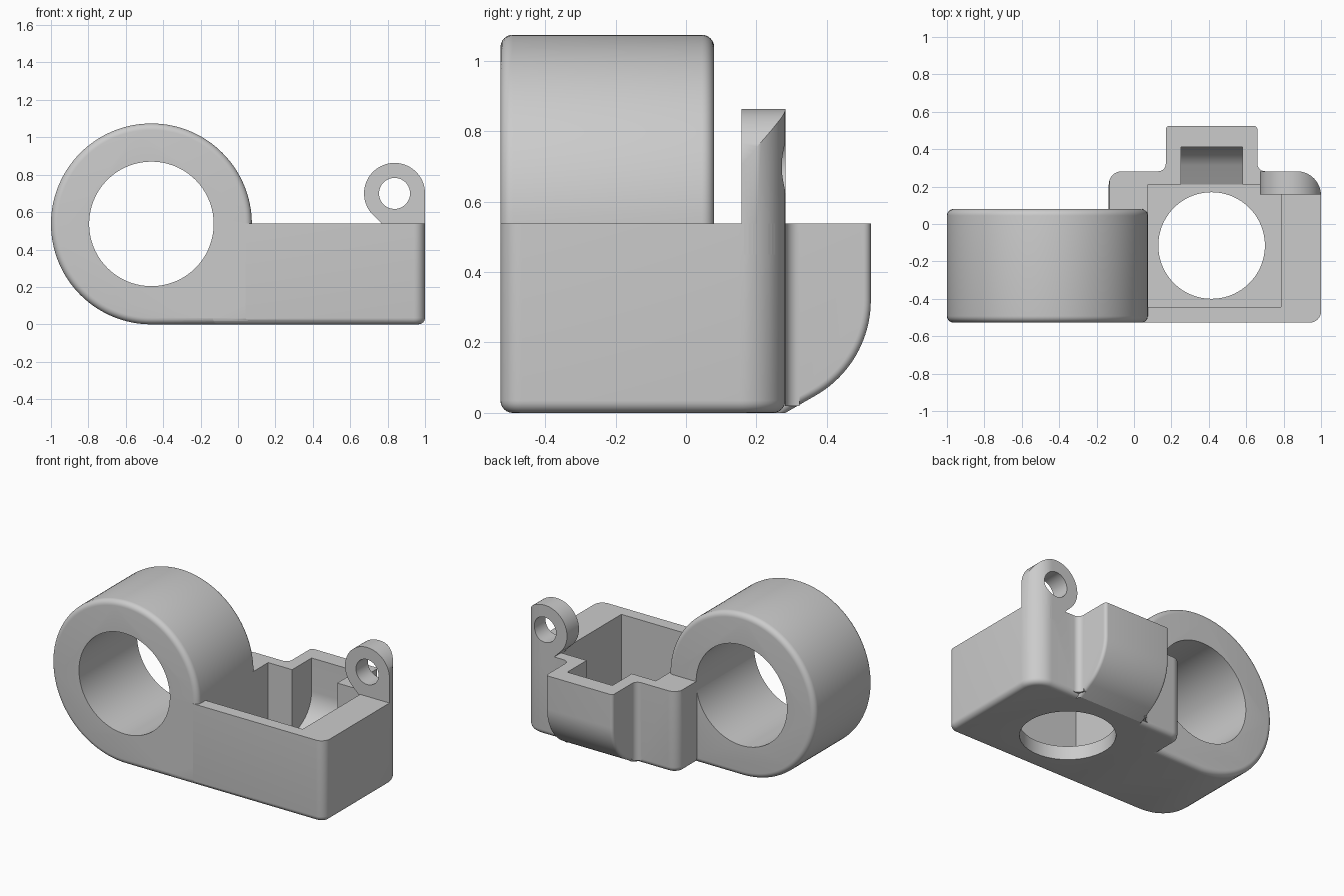
import bpy, bmesh
from math import pi, cos, sin

if "Cube" in bpy.data.objects:
    bpy.data.objects.remove(bpy.data.objects["Cube"], do_unlink=True)

grey = bpy.data.materials.new("light grey")
grey.use_nodes = True
COLOUR = (0.6, 0.6, 0.6, 1)
grey.diffuse_color = COLOUR
grey.node_tree.nodes["Principled BSDF"].inputs["Base Color"].default_value = COLOUR

PLACE = {
    "x": lambda a, b, h: (h, a, b),
    "y": lambda a, b, h: (a, h, b),
    "z": lambda a, b, h: (a, b, h),
}


def arc(cx, cy, r, start, end, n):
    """Points along an arc, angles in degrees."""
    angles = [(start + (end - start) * i / n) * pi / 180 for i in range(n + 1)]
    return [(cx + r * cos(t), cy + r * sin(t)) for t in angles]


def prism(name, points, axis, low, high, bevel=0, rule=None):
    """Extrude a profile along an axis, rounding the edges the rule picks."""
    bm = bmesh.new()
    place = PLACE[axis]
    ends = [[bm.verts.new(place(a, b, h)) for a, b in points] for h in (low, high)]
    for ring in ends:
        bm.faces.new(ring)
    for i in range(len(points)):
        j = (i + 1) % len(points)
        bm.faces.new((ends[0][i], ends[0][j], ends[1][j], ends[1][i]))
    bmesh.ops.recalc_face_normals(bm, faces=bm.faces)
    if bevel:
        edges = [e for e in bm.edges if rule(*[v.co for v in e.verts])]
        bmesh.ops.bevel(bm, geom=edges, offset=bevel, segments=6, profile=0.5,
                        affect="EDGES", clamp_overlap=True)
    mesh = bpy.data.meshes.new(name)
    bm.to_mesh(mesh)
    bm.free()
    mesh.materials.append(grey)
    obj = bpy.data.objects.new(name, mesh)
    bpy.context.collection.objects.link(obj)
    return obj


def combine(target, tool, operation):
    """Apply a boolean and discard the tool."""
    mod = target.modifiers.new("boolean", "BOOLEAN")
    mod.operation, mod.object, mod.solver = operation, tool, "EXACT"
    bpy.context.view_layer.objects.active = target
    bpy.ops.object.modifier_apply(modifier=mod.name)
    bpy.data.objects.remove(tool, do_unlink=True)


FRONT, BACK, TOP = -0.527, 0.282, 0.5385
LEFT, RIGHT = -0.135, 1.0
RX, RR = -0.463, 0.537      # ring centre and radius

# Box with rounded corners and rounded underside
footprint = ([(LEFT, FRONT)] + arc(RIGHT - 0.06, FRONT + 0.06, 0.06, -90, 0, 8)
             + arc(RIGHT - 0.13, BACK - 0.13, 0.13, 0, 90, 16)
             + arc(LEFT + 0.07, BACK - 0.07, 0.07, 90, 180, 8))
body = prism("bracket_body", footprint, "z", 0, TOP, 0.035,
             lambda p, q: p.z < 0.001 and q.z < 0.001)

# Big ring, its lower right quarter squared off into the box
ring_profile = arc(RX, RR, RR, 0, 270, 96) + [(RX + RR, 0)]
ring = prism("ring", ring_profile, "y", FRONT, 0.08, 0.035,
             lambda p, q: abs(p.y - q.y) < 0.001)
combine(body, ring, "UNION")

# Rear bump with a curved underside
bump_profile = [(0.24, TOP), (0.24, 0), (BACK, 0)] + arc(0.213, 0.32, 0.312, -60, 0, 20) + [(0.525, TOP)]
bump = prism("rear_bump", bump_profile, "x", 0.17, 0.66, 0.035,
             lambda p, q: abs(p.x - q.x) < 0.001 and min(p.y, q.y) > 0.25)
combine(body, bump, "UNION")

# Concave fillets where the bump leaves the box
for x, side in ((0.17, -1), (0.66, 1)):
    r = 0.04
    curve = [(x + side * (r - a), BACK + r - b) for a, b in arc(0, 0, r, 0, 90, 8)]
    corner = [(x + side * r, BACK - 0.02), (x - side * 0.02, BACK - 0.02), (x - side * 0.02, BACK + r)]
    combine(body, prism("fillet", curve + corner, "z", 0.02, TOP), "UNION")

# Pocket, rear channel and the two through holes
pocket = prism("pocket", [(0.074, -0.445), (0.785, -0.445), (0.785, 0.21), (0.074, 0.21)], "z", 0.09, 0.7)
combine(body, pocket, "DIFFERENCE")
channel_profile = [(0.1, 0.7), (0.1, 0.09), (0.21, 0.09)] + arc(0.213, 0.32, 0.2, -60, 0, 16) + [(0.413, 0.7)]
combine(body, prism("channel", channel_profile, "x", 0.25, 0.58), "DIFFERENCE")
combine(body, prism("floor_hole", arc(0.415, -0.115, 0.285, 0, 355, 71), "z", -0.2, 0.3), "DIFFERENCE")
combine(body, prism("ring_hole", arc(RX, RR, 0.333, 0, 355, 71), "y", -0.8, 0.4), "DIFFERENCE")

# Pierced lug, trimmed to the rounded box corner
lug_profile = ([(0.82, 0.45), (RIGHT, 0.45)] + arc(0.837, 0.7, 0.163, 0, 225, 48) + [(0.768, TOP)])
lug = prism("lug", lug_profile, "y", 0.157, 0.4)
combine(lug, prism("corner_trim", footprint, "z", 0.2, 1.2), "INTERSECT")
combine(lug, prism("lug_hole", arc(0.837, 0.7, 0.083, 0, 350, 35), "y", 0, 0.5), "DIFFERENCE")
combine(body, lug, "UNION")

# Smooth the curves, keep the hard edges
bpy.ops.object.select_all(action="DESELECT")
body.select_set(True)
bpy.context.view_layer.objects.active = body
bpy.ops.object.shade_smooth_by_angle(angle=0.5)
